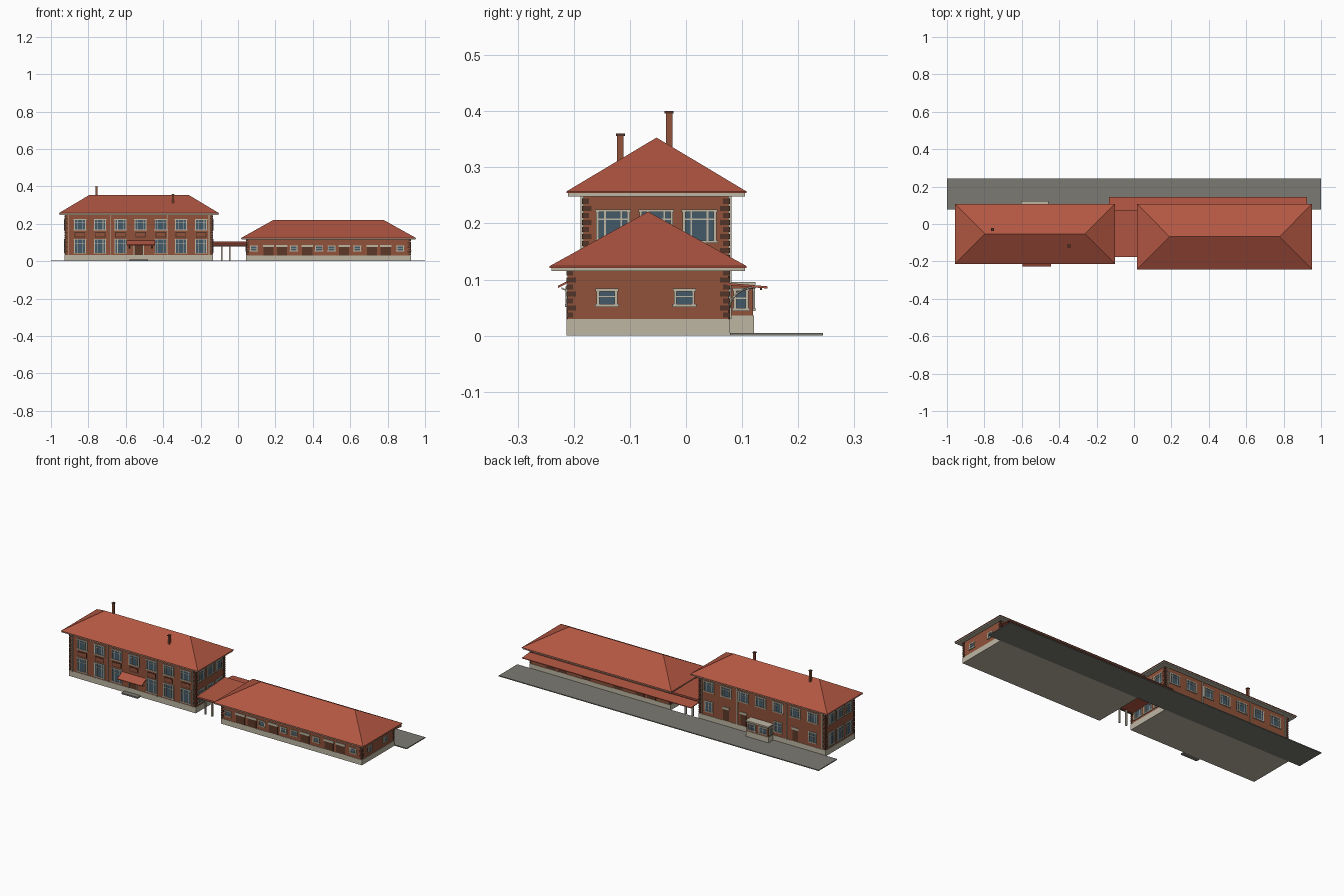
import bpy, bmesh, math
from mathutils import Vector

cube = bpy.data.objects.get("Cube")
if cube:
    bpy.data.objects.remove(cube, do_unlink=True)


def material(name, r, g, b):
    m = bpy.data.materials.new(name)
    m.use_nodes = True
    m.diffuse_color = (r, g, b, 1)
    m.node_tree.nodes["Principled BSDF"].inputs["Base Color"].default_value = (r, g, b, 1)
    return m


RED = material("roof red", 0.45, 0.095, 0.055)
BRICK = material("brick", 0.28, 0.085, 0.042)
CREAM = material("cream stone", 0.51, 0.47, 0.37)
GLASS = material("window glass", 0.055, 0.1, 0.14)
DARK = material("dark brick", 0.085, 0.035, 0.022)
DOOR = material("door brown", 0.11, 0.04, 0.022)
GREY = material("paving grey", 0.2, 0.195, 0.17)


def finish(name, bm, mat):
    bmesh.ops.recalc_face_normals(bm, faces=bm.faces)
    mesh = bpy.data.meshes.new(name)
    bm.to_mesh(mesh)
    bm.free()
    mesh.materials.append(mat)
    obj = bpy.data.objects.new(name, mesh)
    bpy.context.collection.objects.link(obj)
    return obj


# Boxes are collected per part and turned into one object each
parts = {}


def box(name, mat, x0, x1, y0, y1, z0, z1):
    if name not in parts:
        parts[name] = (bmesh.new(), mat)
    bm = parts[name][0]
    made = bmesh.ops.create_cube(bm, size=1)["verts"]
    for v in made:
        v.co = Vector((x0 + (v.co.x + .5) * (x1 - x0),
                       y0 + (v.co.y + .5) * (y1 - y0),
                       z0 + (v.co.z + .5) * (z1 - z0)))


def plate(name, mat, wall, u, w, z0, z1, d):
    """Thin plate on a wall: wall = (axis it faces, position, outward sign)."""
    axis, pos, sign = wall
    a, b = sorted((pos - sign * .002, pos + sign * d))
    if axis == "y":
        box(name, mat, u - w / 2, u + w / 2, a, b, z0, z1)
    else:
        box(name, mat, a, b, u - w / 2, u + w / 2, z0, z1)


def window(part, wall, u, w, z0, z1, mullions=(), bar=0.5, t=0.005):
    plate(part + "_panes", GLASS, wall, u, w, z0, z1, .001)
    frame = part + "_frames"
    for s in (-1, 1):
        plate(frame, CREAM, wall, u + s * (w - t) / 2, t, z0, z1, .004)
    plate(frame, CREAM, wall, u, w + .004, z1 - t, z1, .004)
    plate(frame, CREAM, wall, u, w + .006, z0 - .002, z0 + t * .6, .005)
    for m in mullions:
        plate(frame, CREAM, wall, u + m * w, .003, z0, z1, .003)
    zb = z0 + bar * (z1 - z0)
    plate(frame, CREAM, wall, u, w, zb, zb + .0025, .003)


def door(part, wall, u, w, z0, z1, lintel=.012):
    plate(part + "_doors", DOOR, wall, u, w, z0, z1, .002)
    plate(part + "_door_lintels", CREAM, wall, u, w + .006, z1, z1 + lintel, .004)


def shell(part, x0, x1, y0, y1, base, top):
    """Brick walls, stone plinth and alternating corner quoins; returns the walls."""
    box(part + "_walls", BRICK, x0, x1, y0, y1, base, top)
    box(part + "_plinth", CREAM, x0 - .002, x1 + .002, y0 - .002, y1 + .002, 0, base)
    pitch = .0125
    for i in range(int((top - base) / pitch)):
        z = base + .002 + i * pitch
        s = .015 if i % 2 else .010
        for x, sx in ((x0, 1), (x1, -1)):
            for y, sy in ((y0, 1), (y1, -1)):
                xs = sorted((x - sx * .002, x + sx * s))
                ys = sorted((y - sy * .002, y + sy * s))
                box(part + "_quoins", DARK, *xs, *ys, z, z + .009)
    return ("y", y0, -1), ("y", y1, 1), ("x", x0, -1), ("x", x1, 1)


def hip_roof(part, x0, x1, y0, y1, eave, ridge, r0, r1):
    bm = bmesh.new()
    yr = (y0 + y1) / 2
    ring = [(x0, y0), (x1, y0), (x1, y1), (x0, y1)]
    low = [bm.verts.new((x, y, eave - .003)) for x, y in ring]
    e = [bm.verts.new((x, y, eave)) for x, y in ring]
    a, b = bm.verts.new((r0, yr, ridge)), bm.verts.new((r1, yr, ridge))
    for f in ((e[0], e[1], b, a), (e[1], e[2], b), (e[2], e[3], a, b), (e[3], e[0], a), low):
        bm.faces.new(f)
    for i in range(4):
        bm.faces.new((low[i], low[i - 1], e[i - 1], e[i]))
    finish(part + "_roof", bm, RED)
    box(part + "_soffit", CREAM, x0 + .003, x1 - .003, y0 + .003, y1 - .003, eave - .009, eave - .003)


def slope(name, mat, x0, x1, ya, za, yb, zb, t=.004):
    """Sloping slab running from (ya, za) to (yb, zb)."""
    bm = bmesh.new()
    for v in bmesh.ops.create_cube(bm, size=1)["verts"]:
        y, z = (ya, za) if v.co.y < 0 else (yb, zb)
        v.co = (x0 if v.co.x < 0 else x1, y, z if v.co.z > 0 else z - t)
    finish(name, bm, mat)


# Two-storey main building
front, back, west, east = shell("main", -.926, -.136, -.183, .076, .033, .25)
hip_roof("main", -.958, -.102, -.213, .108, .257, .353, -.797, -.262)
split = (-.24, .24)
columns = [-.845 + i * .108 for i in range(7)]
for i, x in enumerate(columns):
    for wall in (front, back):
        window("main_upper", wall, x, .064, .167, .225, split, .68)
    plate("main_panels", DARK, front, x, .056, .128, .155, .002)
    plate("main_panel_centres", BRICK, front, x, .048, .132, .151, .003)
    if i != 3:
        window("main_lower", front, x, .064, .042, .12, split, .68)
        if i in (1, 4, 5):
            door("main_back", back, x, .036, .033, .098)
        else:
            window("main_lower", back, x, .05, .055, .115, (0,), .6)
for wall in (west, east):
    for y in (-.13, -.053, .024):
        window("main_upper", wall, y, .06, .167, .225, split, .68)
        window("main_lower", wall, y, .06, .045, .12, split, .68)
for x in (-.907, -.683, -.376, -.155):
    for wall in (front, back):
        plate("main_downspouts", CREAM, wall, x, .004, .03, .25, .005)

# Front entrance with awning and step
door("main_entrance", front, -.53, .046, .033, .085)
for s in (-1, 1):
    plate("main_entrance_jambs", CREAM, front, -.53 + s * .025, .005, .033, .097, .004)
slope("entrance_awning", RED, -.596, -.444, -.228, .089, -.183, .112)
for x in (-.58, -.46):
    slope("awning_bracket", CREAM, x - .002, x + .002, -.222, .086, -.183, .07, .003)
box("entrance_step", GREY, -.58, -.48, -.212, -.18, 0, .008)

# Bay on the track side
box("bay_plinth", CREAM, -.6, -.46, .07, .121, 0, .036)
box("bay_walls", BRICK, -.598, -.462, .07, .119, .036, .09)
box("bay_roof", CREAM, -.603, -.457, .07, .124, .09, .096)
for x in (-.565, -.495):
    window("bay", ("y", .119, 1), x, .05, .046, .085, (0,))
for px, s in ((-.598, -1), (-.462, 1)):
    window("bay", ("x", px, s), .098, .026, .046, .085)

# Chimneys with caps
for x, y, top in ((-.757, -.03, .4), (-.347, -.117, .36)):
    box("chimneys", BRICK, x - .006, x + .006, y - .006, y + .006, .28, top - .004)
    box("chimney_caps", DARK, x - .008, x + .008, y - .008, y + .008, top - .004, top)

# Single-storey annex
front, back, west, east = shell("annex", .045, .922, -.211, .076, .03, .118)
hip_roof("annex", .016, .952, -.243, .108, .124, .221, .19, .778)
for wall in (front, back):
    for x in (.163, .235, .37, .567, .717, .79):
        door("annex", wall, x, .055, .03, .076)
    for x in (.085, .298, .433, .5, .637, .868):
        window("annex", wall, x, .04, .053, .084)
for wall in (west, east):
    for y in (-.141, -.003):
        window("annex", wall, y, .037, .053, .084)

# Passage roof between the buildings, and the track-side canopy
slope("passage_roof", RED, -.135, .046, -.176, .092, .076, .106, .006)
box("passage_beams", DARK, -.135, .046, -.172, -.166, .08, .087)
box("passage_beams", DARK, -.135, .046, .066, .072, .082, .1)
for x in (-.088, -.045):
    for y in (-.165, .066):
        box("passage_posts", CREAM, x - .004, x + .004, y - .004, y + .004, 0, .09)
slope("track_canopy", RED, -.134, .924, .074, .094, .145, .088)
box("canopy_edge_beam", DARK, -.13, .92, .132, .135, .081, .086)

# Curved canopy brackets
for i in range(9):
    curve = bpy.data.curves.new("canopy_bracket", "CURVE")
    curve.dimensions = "3D"
    curve.bevel_depth = .0018
    curve.bevel_resolution = 0
    arc = curve.splines.new("POLY")
    arc.points.add(6)
    for k, p in enumerate(arc.points):
        a = k / 6 * math.pi / 2
        p.co = (.06 + i * .106, .124 - .046 * math.cos(a), .05 + .036 * math.sin(a), 1)
    curve.materials.append(CREAM)
    bpy.context.collection.objects.link(bpy.data.objects.new("canopy_bracket", curve))

# Track-side platform
box("platform", GREY, -1, 1, .078, .244, 0, .005)

for part, (bm, mat) in parts.items():
    finish(part, bm, mat)
